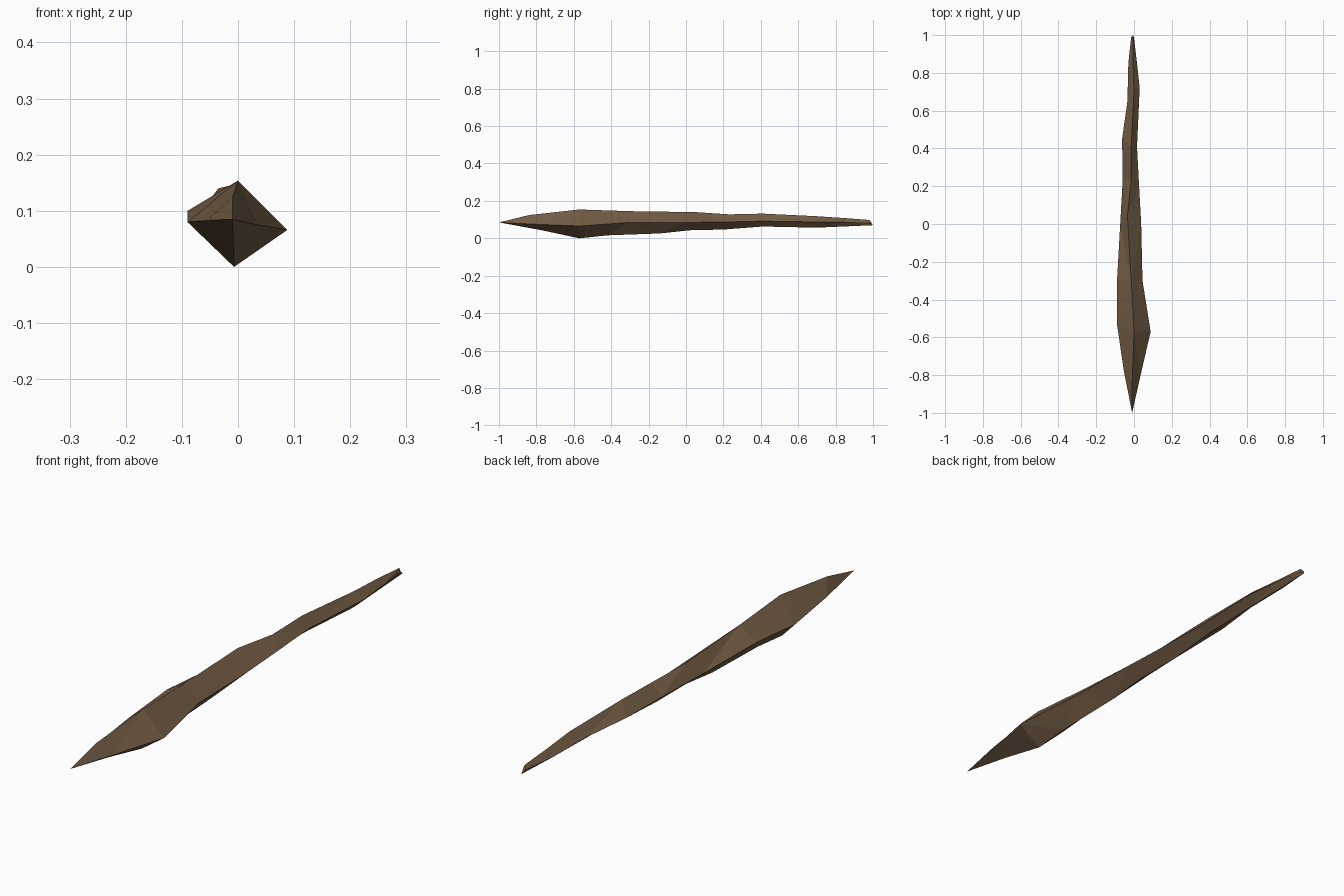
import bpy, bmesh

# Four long ridges of the stick, each running from sharp tip to blunt end: (x, y, z)
top = [(-.01, -.84, .124), (0, -.57, .154), (-.015, -.30, .145), (-.035, .05, .14),
       (-.015, .23, .128), (-.015, .41, .132), (0, .70, .118), (-.005, .85, .108), (-.005, .98, .098)]
right = [(.035, -.80, .075), (.088, -.57, .066), (.045, -.30, .085), (.038, 0, .085),
         (.027, .20, .087), (.016, .41, .092), (.03, .72, .087), (.016, .85, .086), (0, .985, .08)]
bottom = [(-.008, -.77, .043), (-.007, -.57, 0), (-.01, -.42, .016), (-.015, -.14, .026),
          (-.015, .02, .043), (-.02, .20, .047), (-.015, .41, .063), (0, .70, .057), (-.005, 1, .07)]
left = [(-.055, -.77, .083), (-.09, -.53, .08), (-.09, -.30, .10), (-.073, 0, .09),
        (-.06, .23, .085), (-.063, .45, .09), (-.035, .65, .085), (-.03, .85, .083), (-.015, .99, .085)]

bm = bmesh.new()
tip = bm.verts.new((-.01, -1, .085))
rails = [[bm.verts.new(p) for p in r] for r in (top, right, bottom, left)]

# Skin neighbouring ridges, closing the tip and the blunt end
for i, a in enumerate(rails):
    b = rails[(i + 1) % 4]
    bm.faces.new((tip, a[0], b[0]))
    for j in range(len(a) - 1):
        bm.faces.new((a[j], a[j + 1], b[j + 1], b[j]))
bm.faces.new([r[-1] for r in rails])
bmesh.ops.triangulate(bm, faces=bm.faces[:])
bmesh.ops.recalc_face_normals(bm, faces=bm.faces[:])

mesh = bpy.data.meshes.new("wooden_stick")
bm.to_mesh(mesh)
bm.free()
wood = bpy.data.materials.new("brown wood")
wood.diffuse_color = (.17, .107, .058, 1)
mesh.materials.append(wood)
bpy.context.collection.objects.link(bpy.data.objects.new("wooden_stick", mesh))
